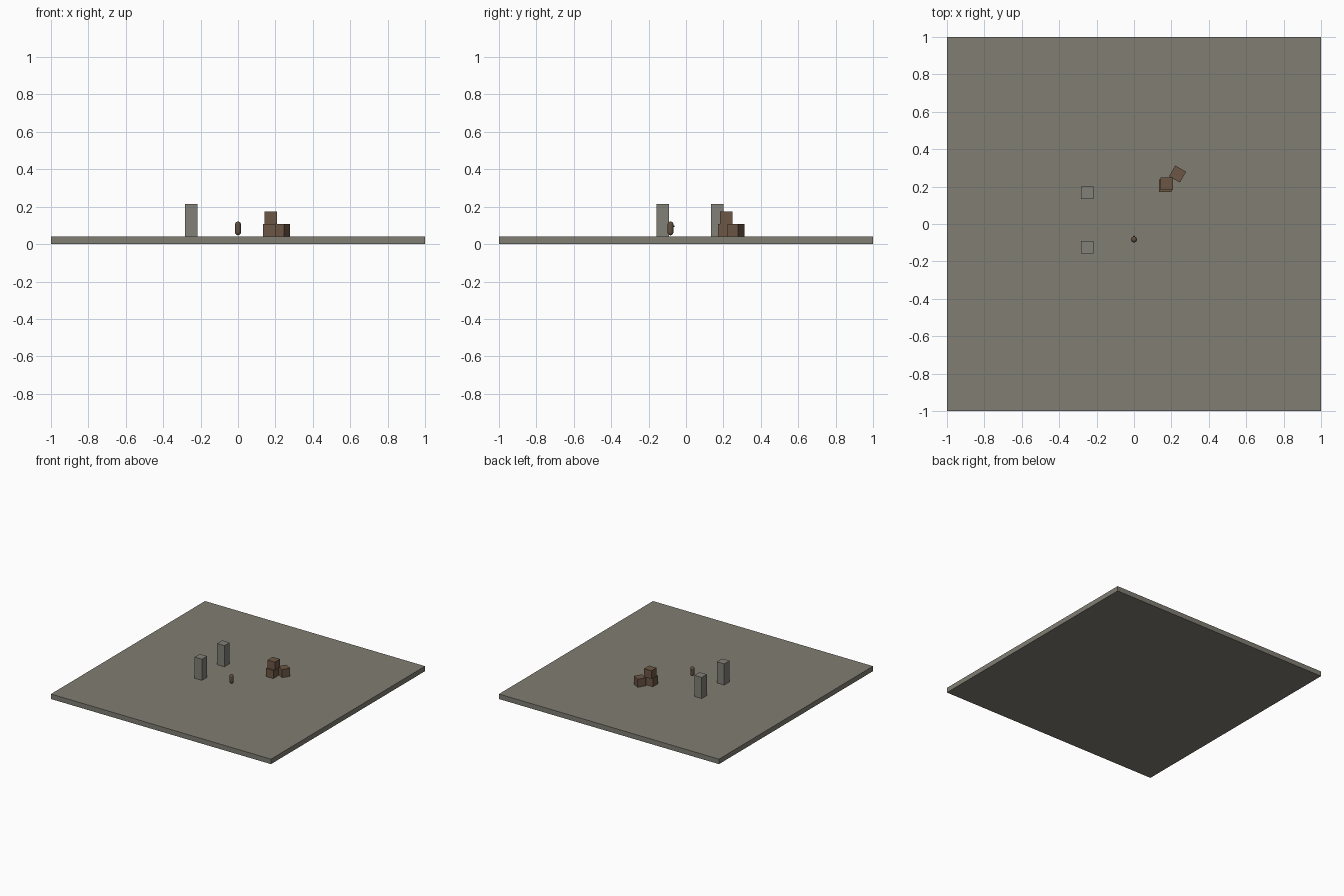
import bpy, math

if "Cube" in bpy.data.objects:
    bpy.data.objects.remove(bpy.data.objects["Cube"])

def mat(name, c):
    m = bpy.data.materials.new(name)
    m.diffuse_color = (*c, 1)
    m.use_nodes = True
    m.node_tree.nodes["Principled BSDF"].inputs["Base Color"].default_value = m.diffuse_color
    return m

stone = mat("grey stone", (0.216, 0.205, 0.17))
pillar = mat("pillar grey", (0.22, 0.215, 0.185))
wood = mat("crate brown", (0.15, 0.095, 0.06))
dark = mat("figure brown", (0.12, 0.08, 0.05))

def box(name, x, y, z0, sx, sy, sz, m, turn=0):
    bpy.ops.mesh.primitive_cube_add(size=1, location=(x, y, z0 + sz / 2), rotation=(0, 0, math.radians(turn)))
    o = bpy.context.object
    o.name = name
    o.scale = (sx, sy, sz)
    o.data.materials.append(m)

T = 0.041       # floor thickness
S = 0.0667      # crate and pillar width
box("floor_slab", 0, 0, 0, 2, 2, T, stone)

# Two upright pillars
for i, y in enumerate((0.167, -0.125)):
    box(f"pillar_{i + 1}", -0.25, y, T, S, S, 0.174, pillar)

# Stack of crates, one turned at the side
box("crate_lower", 0.167, 0.205, T, S, S, S, wood)
box("crate_upper", 0.174, 0.215, T + S, S, S, S, wood)
box("crate_side", 0.233, 0.267, T, S, S, S, wood, -30)

# Small capsule figure: sphere split at its equator and stretched
R, Z0, Z1, Y = 0.0155, 0.047, 0.121, -0.083
bpy.ops.mesh.primitive_uv_sphere_add(segments=24, ring_count=12, radius=R, location=(0, Y, (Z0 + Z1) / 2))
body = bpy.context.object
body.name = "figure_body"
h = (Z1 - Z0) / 2 - R
eq = [e for e in body.data.edges if all(abs(body.data.vertices[v].co.z) < 1e-5 for v in e.vertices)]
import bmesh
bm = bmesh.new()
bm.from_mesh(body.data)
ring = [e for e in bm.edges if all(abs(v.co.z) < 1e-5 for v in e.verts)]
bmesh.ops.split_edges(bm, edges=ring)
for f in bm.faces:
    up = f.calc_center_median().z > 0
    for v in f.verts:
        v.tag = up
for v in bm.verts:
    v.co.z += h if v.tag else -h
rim = [e for e in bm.edges if e.is_boundary]
bmesh.ops.bridge_loops(bm, edges=rim)
bmesh.ops.recalc_face_normals(bm, faces=bm.faces)
bm.to_mesh(body.data)
bm.free()
body.data.materials.append(dark)
bpy.ops.object.shade_smooth()

# Small nose marking the facing direction
bpy.ops.mesh.primitive_uv_sphere_add(segments=12, ring_count=8, radius=0.005, location=(0, Y + R + 0.001, 0.096))
nose = bpy.context.object
nose.name = "figure_nose"
nose.data.materials.append(dark)
bpy.ops.object.shade_smooth()
